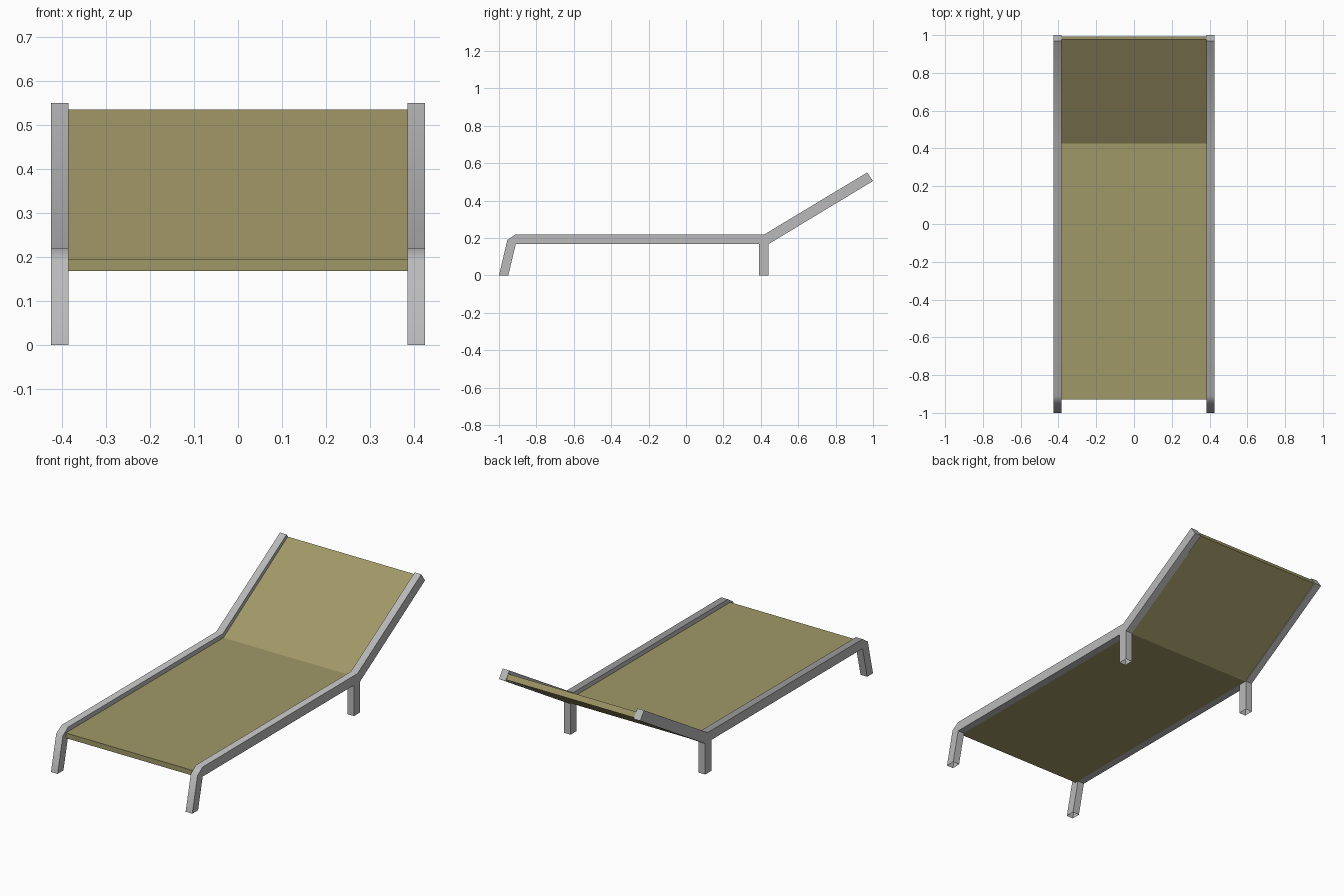
import bpy, bmesh, math

if "Cube" in bpy.data.objects:
    bpy.data.objects.remove(bpy.data.objects["Cube"])

def material(name, rgb):
    m = bpy.data.materials.new(name)
    m.diffuse_color = (*rgb, 1)
    m.use_nodes = True
    m.node_tree.nodes["Principled BSDF"].inputs["Base Color"].default_value = m.diffuse_color
    return m

metal = material("grey metal", (0.49, 0.49, 0.49))
cloth = material("olive fabric", (0.352, 0.314, 0.138))

def extrude_profile(name, profile, x0, x1, mat, open_feet=False):
    """Extrude a (y, z) outline from x0 to x1."""
    bm = bmesh.new()
    face = bm.faces.new([bm.verts.new((x0, y, z)) for y, z in profile])
    ext = bmesh.ops.extrude_face_region(bm, geom=[face])
    new = [g for g in ext["geom"] if isinstance(g, bmesh.types.BMVert)]
    bmesh.ops.translate(bm, verts=new, vec=(x1 - x0, 0, 0))
    bmesh.ops.recalc_face_normals(bm, faces=bm.faces)
    if open_feet:  # leg tubes are open at the floor
        feet = [f for f in bm.faces if all(v.co.z < 0.001 for v in f.verts)]
        bmesh.ops.delete(bm, geom=feet, context='FACES_ONLY')
    me = bpy.data.meshes.new(name)
    bm.to_mesh(me)
    bm.free()
    me.materials.append(mat)
    for p in me.polygons:
        p.use_smooth = True
    me.set_sharp_from_angle(angle=math.radians(50 if open_feet else 20))
    ob = bpy.data.objects.new(name, me)
    bpy.context.collection.objects.link(ob)
    return ob

# Side frames: front leg, rail, rear leg and backrest bar in one outline
frame = [(-1, 0), (-0.95, 0), (-0.91, 0.168), (0.39, 0.168), (0.39, 0),
         (0.442, 0), (0.442, 0.168), (1.0, 0.505), (0.968, 0.55),
         (0.42, 0.22), (-0.91, 0.22), (-0.955, 0.19)]
for name, x0, x1 in (("left_frame", -0.425, -0.385), ("right_frame", 0.385, 0.425)):
    extrude_profile(name, frame, x0, x1, metal, True)

# Fabric sling: flat seat bending up into the backrest
sling = [(-0.93, 0.168), (0.437, 0.168), (0.992, 0.508), (0.977, 0.535),
         (0.425, 0.196), (-0.93, 0.196)]
extrude_profile("fabric_sling", sling, -0.385, 0.385, cloth)
